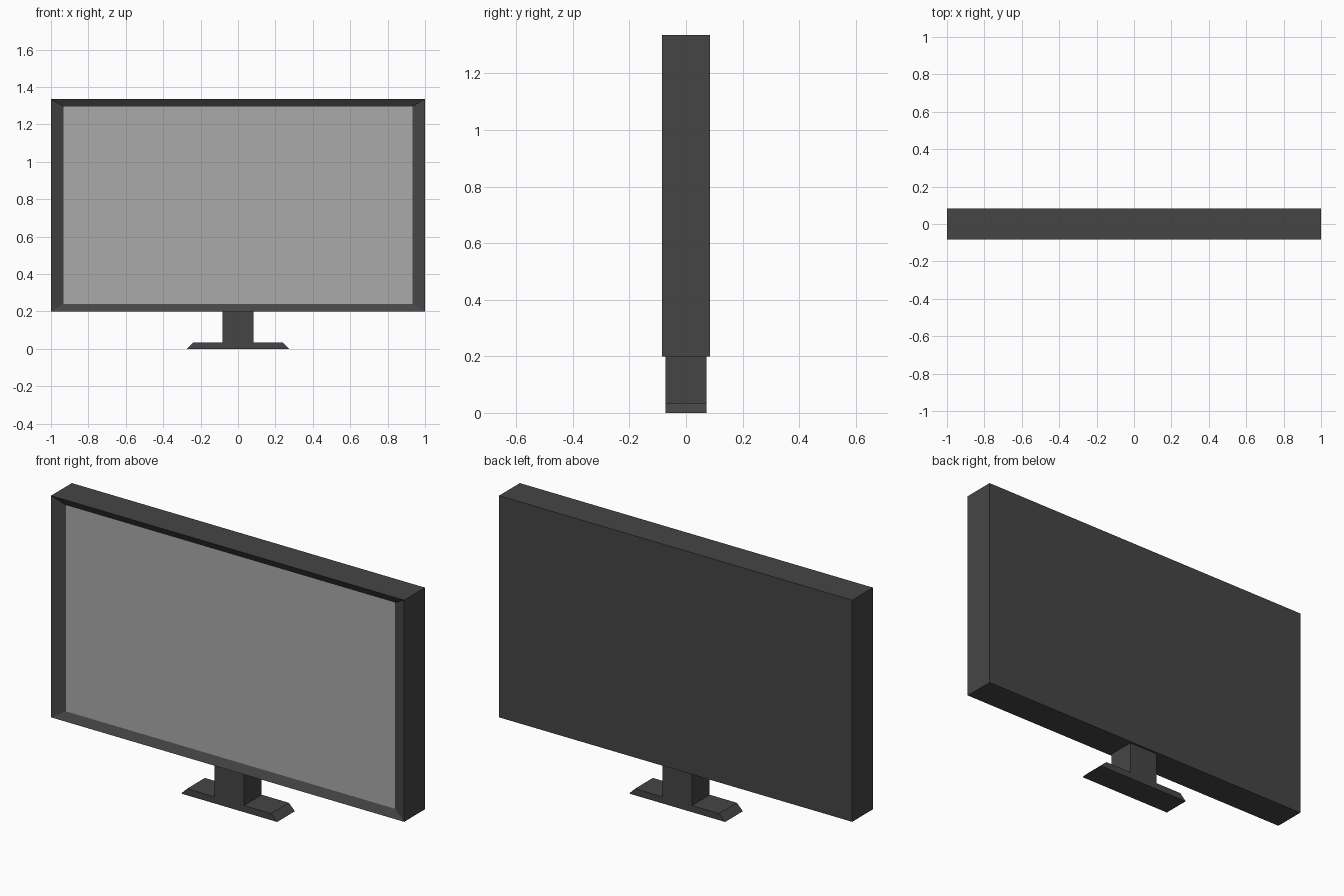
import bpy, bmesh

if "Cube" in bpy.data.objects:
    bpy.data.objects.remove(bpy.data.objects["Cube"])

W, Y, Z0, Z1 = 1.0, 0.084, 0.2, 1.335      # casing half width, half depth, bottom, top


def material(name, v):
    m = bpy.data.materials.new(name)
    m.diffuse_color = (v, v, v, 1)
    m.use_nodes = True
    m.node_tree.nodes["Principled BSDF"].inputs["Base Color"].default_value = m.diffuse_color
    return m


def add(name, bm, mat):
    bmesh.ops.recalc_face_normals(bm, faces=bm.faces)
    me = bpy.data.meshes.new(name)
    bm.to_mesh(me)
    bm.free()
    me.materials.append(mat)
    ob = bpy.data.objects.new(name, me)
    bpy.context.collection.objects.link(ob)
    return ob


def ring(bm, w, y, z0, z1):
    return [bm.verts.new((x, y, z)) for x, z in ((-w, z0), (w, z0), (w, z1), (-w, z1))]


dark = material("dark_plastic", 0.06)
panel = material("panel_grey", 0.4)

# Casing: closed back, box sides, front bezel sloping inwards to the screen
bm = bmesh.new()
back = ring(bm, W, Y, Z0, Z1)
front = ring(bm, W, -Y, Z0, Z1)
inner = ring(bm, 0.932, -Y + 0.023, 0.24, 1.296)
bm.faces.new(back)
for a, b in ((back, front), (front, inner)):
    for i in range(4):
        j = (i + 1) % 4
        bm.faces.new((a[i], a[j], b[j], b[i]))
add("casing", bm, dark)

# Screen: flat recessed panel facing -y
bm = bmesh.new()
bm.faces.new(ring(bm, 0.932, -Y + 0.023, 0.24, 1.296))
screen = add("screen", bm, panel)
if screen.data.polygons[0].normal.y > 0:
    screen.data.flip_normals()

# Stand: neck and chamfered foot as one profile extruded along y
half = [(0.272, 0), (0.238, 0.034), (0.084, 0.034), (0.084, Z0)]
profile = half + [(-x, z) for x, z in reversed(half)]
bm = bmesh.new()
face = bm.faces.new([bm.verts.new((x, -0.072, z)) for x, z in profile])
ext = bmesh.ops.extrude_face_region(bm, geom=[face])
bmesh.ops.translate(bm, vec=(0, 0.144, 0),
                    verts=[v for v in ext["geom"] if isinstance(v, bmesh.types.BMVert)])
add("stand", bm, dark)
